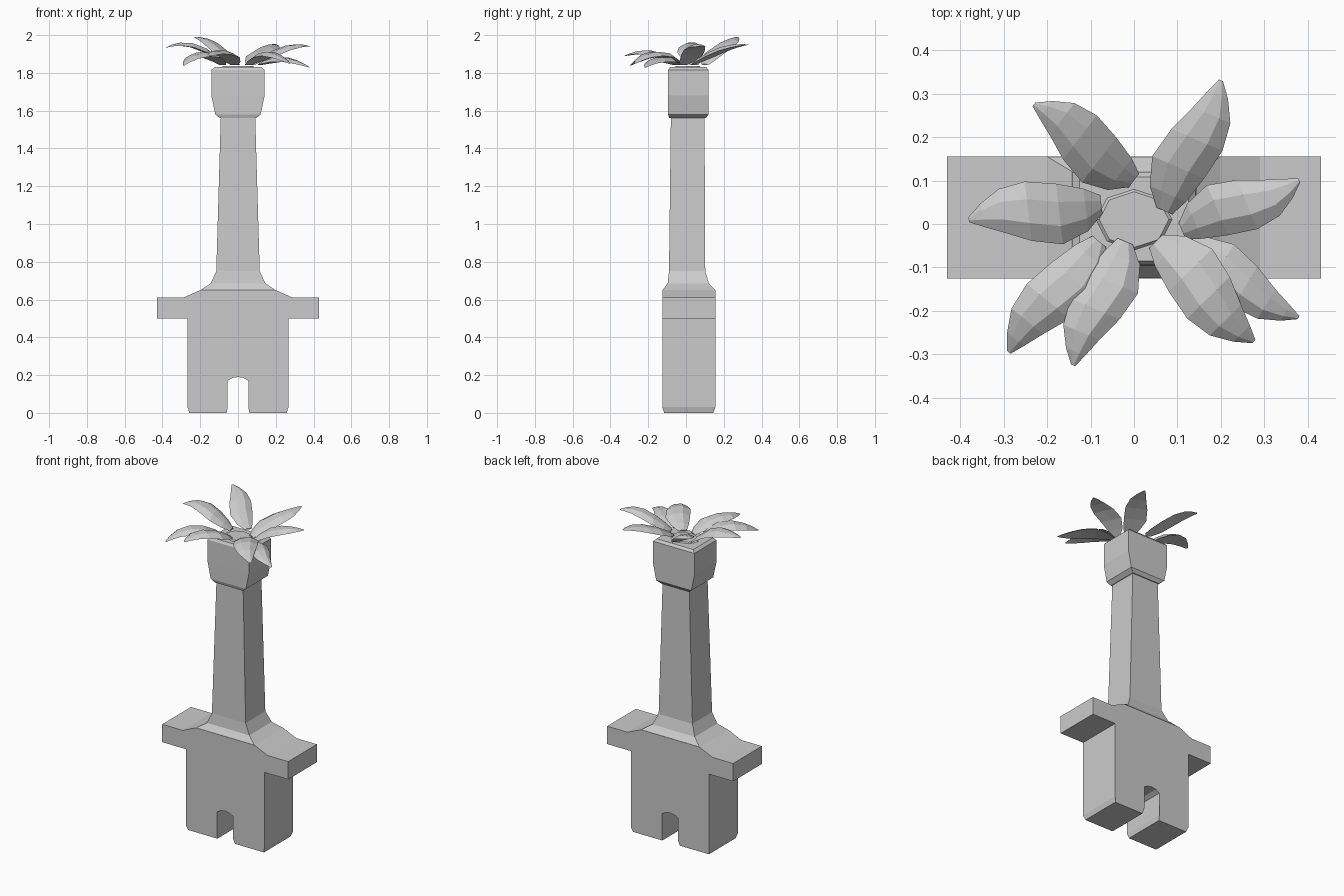
import bpy, bmesh, math
from mathutils import Vector

if "Cube" in bpy.data.objects:
    bpy.data.objects.remove(bpy.data.objects["Cube"])

grey = bpy.data.materials.new("plain grey")
grey.diffuse_color = (0.6, 0.6, 0.6, 1)
grey.use_nodes = True
grey.node_tree.nodes["Principled BSDF"].inputs["Base Color"].default_value = grey.diffuse_color


def finish(name, bm):
    bmesh.ops.recalc_face_normals(bm, faces=bm.faces)
    mesh = bpy.data.meshes.new(name)
    bm.to_mesh(mesh)
    bm.free()
    mesh.materials.append(grey)
    ob = bpy.data.objects.new(name, mesh)
    bpy.context.collection.objects.link(ob)
    return ob


def loft(name, rings):
    """Skin a list of equal-length point rings and cap both ends."""
    bm = bmesh.new()
    loops = [[bm.verts.new(p) for p in r] for r in rings]
    n = len(loops[0])
    for a, b in zip(loops, loops[1:]):
        for i in range(n):
            bm.faces.new((a[i], a[(i + 1) % n], b[(i + 1) % n], b[i]))
    bm.faces.new(loops[0])
    bm.faces.new(loops[-1])
    return finish(name, bm)


# Body with arms and legs: mirrored front outline, extruded in depth
Y0, Y1 = -0.125, 0.155
half = [(0, 0.19), (0.03, 0.185), (0.055, 0.17), (0.055, 0.03), (0.06, 0),
        (0.258, 0), (0.267, 0.03), (0.267, 0.5), (0.43, 0.5), (0.43, 0.61),
        (0.29, 0.61), (0.2, 0.65)]
outline = half + [(-x, z) for x, z in reversed(half[1:])]


def side(y, inset):
    return [(x, y + (inset if z == 0 else 0), z) for x, z in outline]


loft("body", [side(Y0, 0.01), side(Y1, -0.01)])


# Neck and head: rectangular sections (z, half width, front y, back y)
def rect(z, w, a, b):
    return [(-w, a, z), (w, a, z), (w, b, z), (-w, b, z)]


loft("neck", [rect(*s) for s in [
    (0.649, 0.2, Y0, Y1), (0.685, 0.145, -0.097, 0.122),
    (0.75, 0.115, -0.09, 0.102), (1.57, 0.091, -0.08, 0.098)]])
loft("head", [rect(*s) for s in [
    (1.56, 0.095, -0.088, 0.104), (1.58, 0.12, -0.095, 0.12),
    (1.68, 0.141, -0.095, 0.12), (1.815, 0.141, -0.094, 0.12),
    (1.83, 0.125, -0.085, 0.108)]])


# Leaves: arched blades with a ridged cross-section
# (base x, y, tip x, y, z, arch height of the middle control point, width)
leaves = [
    (0.07, 0.03, 0.20, 0.33, 1.95, 1.95, 0.13),
    (0.0, 0.10, -0.23, 0.275, 1.99, 1.97, 0.13),
    (-0.075, 0.045, -0.38, 0.01, 1.935, 2.0, 0.14),
    (-0.08, -0.04, -0.288, -0.295, 1.84, 1.96, 0.13),
    (-0.02, -0.04, -0.14, -0.325, 1.89, 1.95, 0.125),
    (0.05, -0.04, 0.275, -0.27, 1.85, 1.96, 0.14),
    (0.11, -0.05, 0.378, -0.215, 1.83, 1.91, 0.11),
    (0.11, -0.015, 0.38, 0.10, 1.94, 1.97, 0.125),
]
stations = [(0, 0.3), (0.12, 0.7), (0.32, 1), (0.55, 0.98), (0.75, 0.72),
            (0.9, 0.38), (1, 0.08)]
for i, (bx, by, tx, ty, tz, mz, width) in enumerate(leaves):
    base, tip = Vector((bx, by, 1.845)), Vector((tx, ty, tz))
    mid = (base + tip) / 2
    mid.z = mz
    across = Vector((-(ty - by), tx - bx, 0)).normalized()
    rings = []
    for t, f in stations:
        c = base * (1 - t) ** 2 + mid * 2 * t * (1 - t) + tip * t * t
        c += across * 0.012 * math.sin(t * math.pi * 2)
        h = width / 2 * f
        up = Vector((0, 0, 0.014 * f))
        rings.append([c - across * h - up, c - across * h * 0.4 + up * 0.6,
                      c + across * h * 0.4 + up * 0.6, c + across * h - up,
                      c - up * 0.9])
    loft(f"leaf_{i + 1}", rings)

# Small crown where the leaves meet on top of the head
loft("leaf_crown", [
    [(r * math.cos(k * math.pi / 4), 0.01 + r * 0.8 * math.sin(k * math.pi / 4), z)
     for k in range(8)] for r, z in [(0.09, 1.828), (0.08, 1.836)]])
